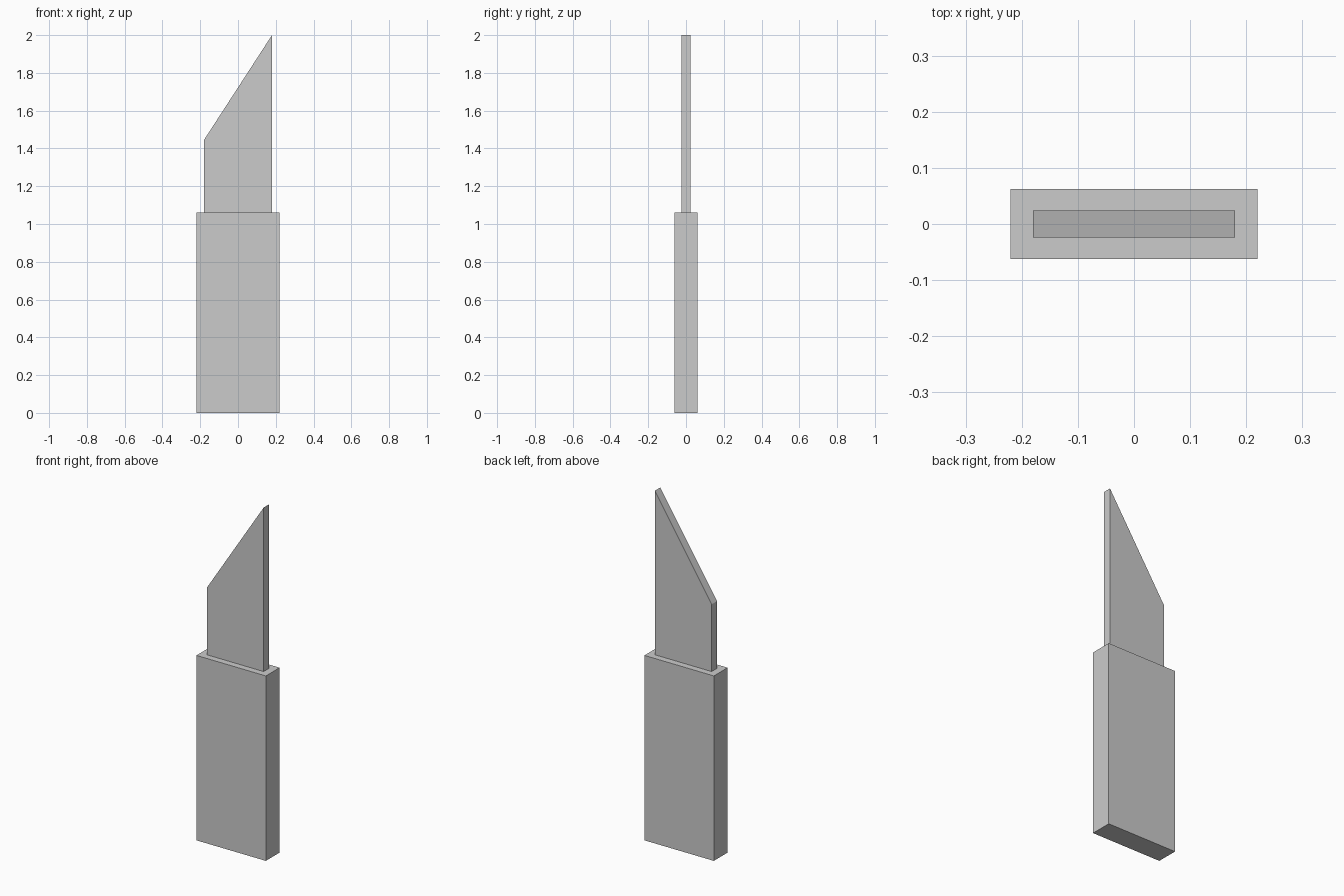
import bpy
import bmesh

if "Cube" in bpy.data.objects:
    bpy.data.objects.remove(bpy.data.objects["Cube"])


def extruded_profile(name, profile, half_depth):
    """Extrude an x/z outline symmetrically along y."""
    bm = bmesh.new()
    face = bm.faces.new([bm.verts.new((x, -half_depth, z)) for x, z in profile])
    result = bmesh.ops.extrude_face_region(bm, geom=[face])
    moved = [v for v in result["geom"] if isinstance(v, bmesh.types.BMVert)]
    bmesh.ops.translate(bm, verts=moved, vec=(0, 2 * half_depth, 0))
    bmesh.ops.recalc_face_normals(bm, faces=bm.faces)
    mesh = bpy.data.meshes.new(name)
    bm.to_mesh(mesh)
    bm.free()
    obj = bpy.data.objects.new(name, mesh)
    bpy.context.collection.objects.link(obj)
    return obj


SEAM = 1.06  # height where blade meets handle

# Rectangular handle
extruded_profile("handle", [(-0.22, 0), (0.22, 0), (0.22, SEAM), (-0.22, SEAM)], 0.062)

# Thin blade with a slanted tip
extruded_profile("blade", [(-0.18, SEAM), (0.18, SEAM), (0.18, 2.0), (-0.18, 1.445)], 0.0245)
